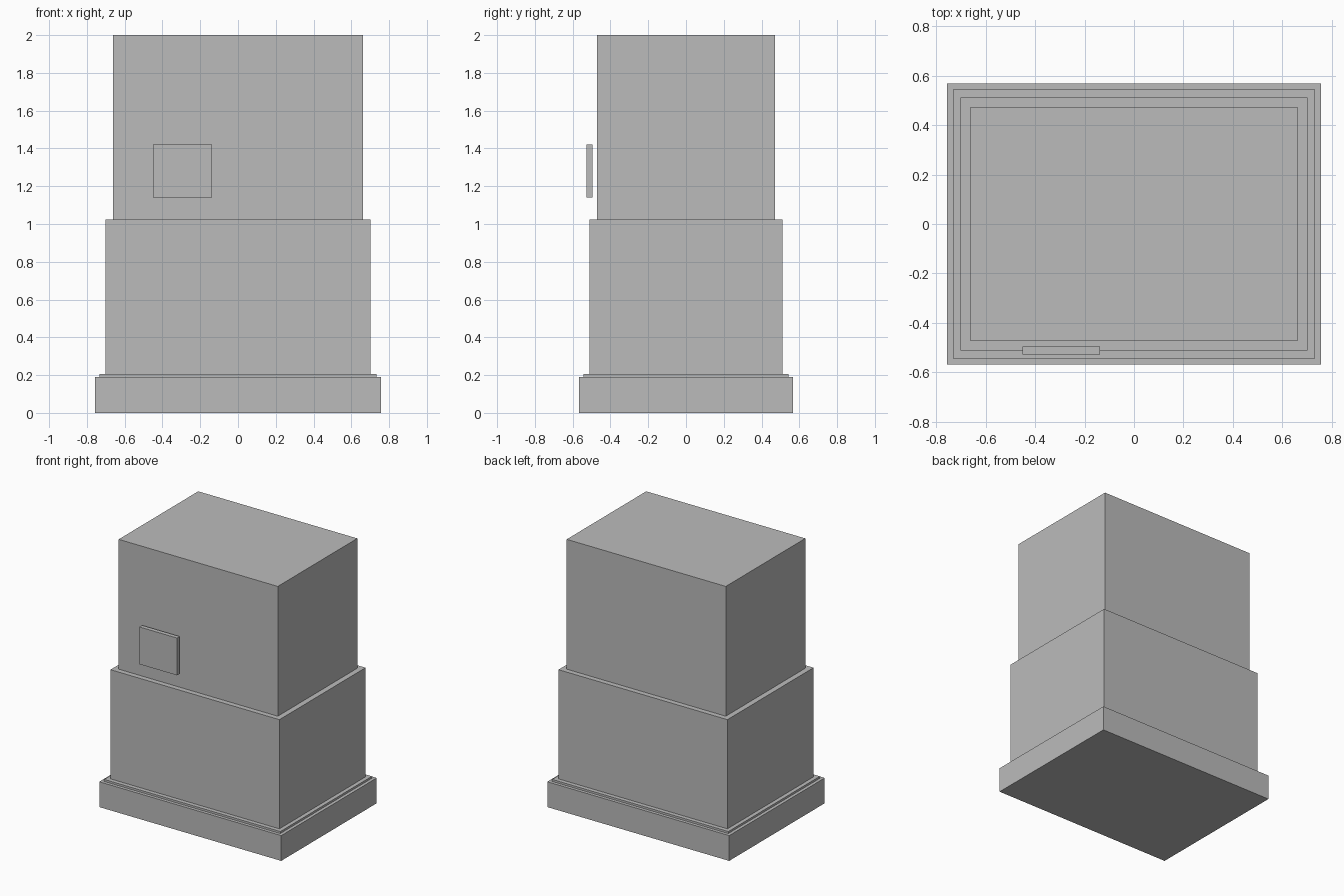
import bpy
import bmesh
from mathutils import Matrix, Vector

cube = bpy.data.objects.get("Cube")
if cube:
    bpy.data.objects.remove(cube, do_unlink=True)

# Single stone colour
GREY = (0.5, 0.5, 0.5, 1.0)
stone = bpy.data.materials.new("grey_stone")
stone.use_nodes = True
stone.diffuse_color = GREY
stone.node_tree.nodes["Principled BSDF"].inputs["Base Color"].default_value = GREY


def block(name, low, high):
    """Flat-faced box between two opposite corners."""
    low, high = Vector(low), Vector(high)
    bm = bmesh.new()
    bmesh.ops.create_cube(bm, size=1.0, matrix=Matrix.Diagonal((high - low).to_4d()))
    mesh = bpy.data.meshes.new(name)
    bm.to_mesh(mesh)
    bm.free()
    mesh.materials.append(stone)
    obj = bpy.data.objects.new(name, mesh)
    obj.location = (low + high) / 2
    bpy.context.collection.objects.link(obj)
    return obj


# Stacked tiers: name, half width, half depth, top height
tiers = [
    ("base_plinth", 0.756, 0.567, 0.19),
    ("base_lip", 0.732, 0.543, 0.205),
    ("lower_body", 0.702, 0.511, 1.025),
    ("upper_body", 0.661, 0.472, 2.0),
]
bottom = 0.0
for name, half_x, half_y, top in tiers:
    block(name, (-half_x, -half_y, bottom), (half_x, half_y, top))
    bottom = top

# Panel standing just clear of the front wall
block("front_panel", (-0.45, -0.528, 1.14), (-0.137, -0.496, 1.42))
